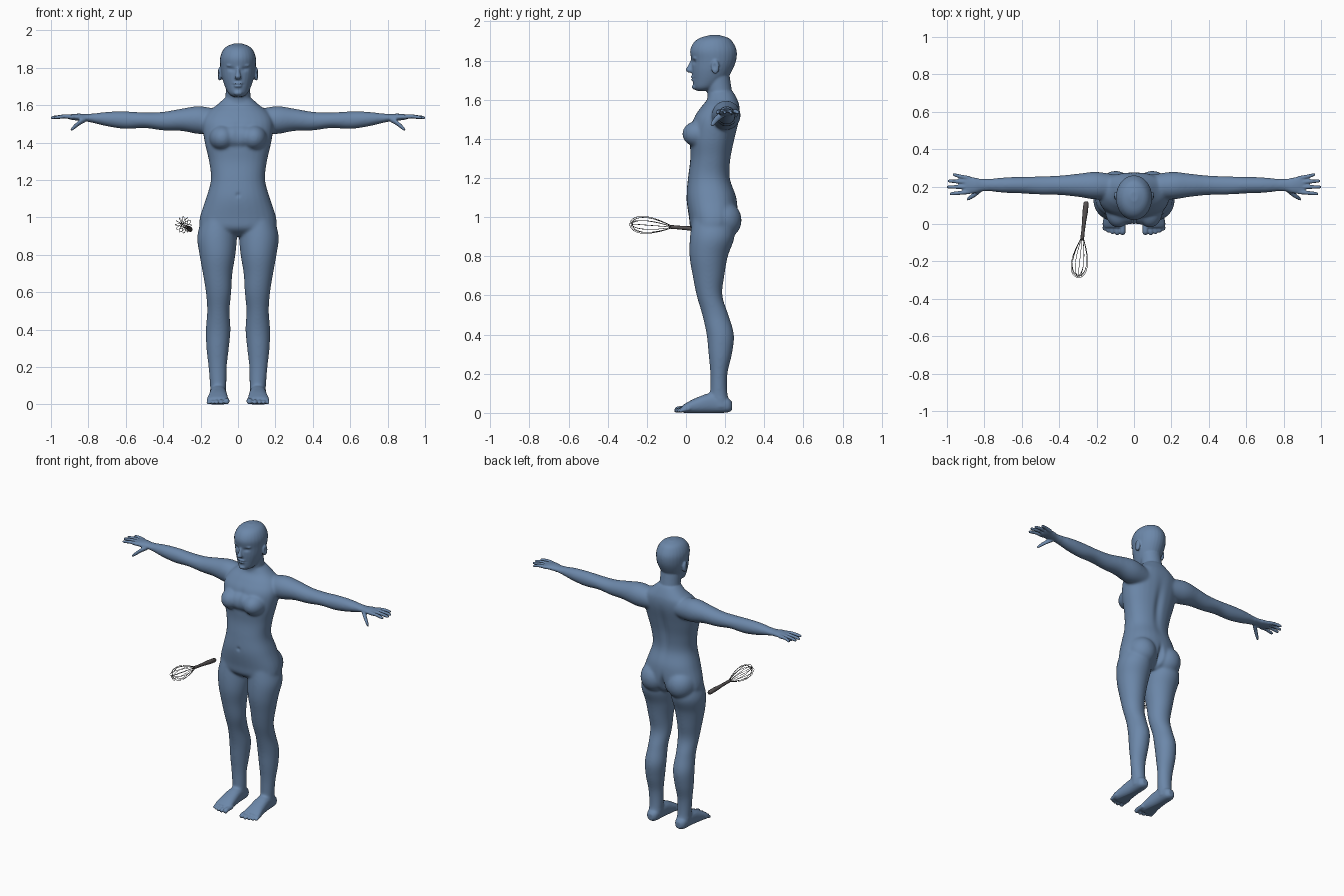
import bpy, bmesh, math
from mathutils import Vector, Matrix

cube = bpy.data.objects.get("Cube")
if cube:
    bpy.data.objects.remove(cube)


def material(name, rgb):
    mat = bpy.data.materials.new(name)
    mat.use_nodes = True
    color = (*rgb, 1)
    mat.diffuse_color = color
    mat.node_tree.nodes["Principled BSDF"].inputs["Base Color"].default_value = color
    return mat


BLUE = material("slate blue", (0.15, 0.245, 0.4))
GREY = material("handle grey", (0.09, 0.08, 0.08))
STEEL = material("dark wire", (0.06, 0.06, 0.06))
X, Y, Z = Vector((1, 0, 0)), Vector((0, 1, 0)), Vector((0, 0, 1))
bm = bmesh.new()


def spline(rows, steps=5):
    """Smooth interpolation through the given rows."""
    out = []
    for i in range(len(rows) - 1):
        p0, p1 = rows[max(i - 1, 0)], rows[i]
        p2, p3 = rows[i + 1], rows[min(i + 2, len(rows) - 1)]
        for k in range(steps):
            t = k / steps
            out.append([b + t / 2 * (c - a + t * (2 * a - 5 * b + 4 * c - d + t * (3 * (b - c) + d - a)))
                        for a, b, c, d in zip(p0, p1, p2, p3)])
    return out + [list(rows[-1])]


def loft(rows, u, v, side=1, sides=28, power=1.0):
    """Skin of oval sections; each row is x, y, z, radius along u, radius along v."""
    def bend(value):
        return math.copysign(abs(value) ** power, value)

    rings = []
    for x, y, z, ru, rv in spline(rows):
        ring = []
        for k in range(sides):
            a = math.tau * k / sides
            p = Vector((x, y, z)) + u * max(ru, .002) * bend(math.cos(a)) + v * max(rv, .002) * bend(math.sin(a))
            ring.append(bm.verts.new((p.x * side, p.y, p.z)))
        rings.append(ring)
    for low, high in zip(rings, rings[1:]):
        for k in range(sides):
            n = (k + 1) % sides
            bm.faces.new((low[k], low[n], high[n], high[k]))
    bm.faces.new(rings[0])
    bm.faces.new(rings[-1])


def ball(center, size):
    bmesh.ops.create_icosphere(bm, subdivisions=3, radius=1,
                               matrix=Matrix.Translation(center) @ Matrix.Diagonal((*size, 1)))


# Torso
loft([(0, .135, .9, .13, .06), (0, .135, .94, .2, .11), (0, .14, 1, .204, .125),
      (0, .13, 1.1, .172, .128), (0, .118, 1.2, .145, .108), (0, .126, 1.3, .155, .104),
      (0, .135, 1.4, .178, .115), (0, .155, 1.5, .19, .118), (0, .175, 1.56, .165, .1),
      (0, .185, 1.6, .115, .078), (0, .18, 1.64, .07, .062)], X, Y, power=.88)
ball((0, .07, 1.43), (.13, .075, .07))

# Neck and head
loft([(0, .185, 1.56, .08, .07), (0, .172, 1.64, .067, .064), (0, .155, 1.74, .066, .065)], X, Y)
loft([(0, .085, 1.645, .025, .03), (0, .1, 1.662, .05, .06), (0, .12, 1.7, .07, .085),
      (0, .133, 1.75, .086, .103), (0, .142, 1.8, .094, .114), (0, .14, 1.85, .096, .119),
      (0, .14, 1.89, .083, .102), (0, .144, 1.915, .06, .074), (0, .146, 1.93, .02, .025)], X, Y)

# Nose, lips and brow
loft([(0, .04, 1.81, .009, .012), (0, .026, 1.775, .011, .016), (0, .018, 1.752, .017, .02),
      (0, .026, 1.738, .014, .014)], X, Y, sides=16)
ball((0, .037, 1.716), (.026, .014, .007))
ball((0, .038, 1.703), (.022, .014, .008))
ball((0, .046, 1.665), (.024, .016, .014))

for s in (-1, 1):
    ball((.084 * s, .07, 1.425), (.07, .09, .07))     # breast
    ball((.098 * s, .185, .985), (.094, .1, .1))      # buttock
    ball((.098 * s, .15, 1.767), (.013, .021, .036))  # ear
    ball((.037 * s, .05, 1.812), (.026, .016, .007))  # brow
    ball((.036 * s, .056, 1.79), (.014, .016, .009))  # eye

    # Leg
    loft([(.105, .135, 1, .085, .1), (.112, .134, .9, .106, .114), (.11, .116, .8, .096, .098),
          (.109, .115, .7, .079, .081), (.104, .12, .6, .068, .066), (.105, .15, .5, .06, .067),
          (.106, .175, .4, .066, .07), (.109, .175, .3, .06, .06), (.109, .168, .2, .049, .044),
          (.106, .168, .1, .044, .044), (.106, .178, .03, .043, .052)], X, Y, s)

    # Foot and toes
    loft([(.106, .236, .035, .018, .02), (.106, .21, .04, .038, .038), (.106, .13, .05, .044, .052),
          (.107, .05, .036, .052, .04), (.109, 0, .024, .058, .026), (.109, -.02, .02, .05, .016)],
         X, Z, s, power=.85)
    for x, tip, r in ((.061, -.058, .015), (.09, -.06, .0115), (.115, -.055, .011),
                      (.138, -.047, .0105), (.158, -.036, .01)):
        loft([(x, .02, .022, r, r), (x, tip + .025, r + .005, r, r),
              (x, tip + .008, r, r, r), (x, tip, r, r * .5, r * .5)], X, Z, s, 14)

    # Arm and palm
    loft([(.08, .2, 1.51, .06, .06), (.2, .205, 1.52, .074, .075), (.3, .207, 1.522, .062, .06),
          (.4, .207, 1.515, .052, .05), (.5, .206, 1.52, .049, .042), (.6, .208, 1.52, .045, .047),
          (.7, .208, 1.526, .041, .039), (.8, .208, 1.532, .032, .021), (.85, .206, 1.536, .042, .019),
          (.89, .208, 1.537, .047, .015), (.91, .208, 1.537, .042, .01)], Y, Z, s)

    # Fingers
    for base, tip_x, tip_y in ((.171, .985, .162), (.197, 1, .198), (.222, .995, .23), (.245, .97, .264)):
        mid = (base + tip_y) / 2
        loft([(.88, base, 1.537, .012, .012), (.93, mid, 1.54, .011, .011),
              (tip_x - .008, tip_y, 1.534, .009, .009), (tip_x, tip_y, 1.533, .004, .004)], Y, Z, s, 14)
    # Thumb
    loft([(.815, .19, 1.525, .018, .015), (.85, .16, 1.505, .016, .015),
          (.883, .137, 1.477, .011, .012), (.895, .13, 1.468, .004, .005)], Y, Z, s, 14)

# Fuse the parts into one skin
bmesh.ops.recalc_face_normals(bm, faces=bm.faces)
mesh = bpy.data.meshes.new("body")
bm.to_mesh(mesh)
body = bpy.data.objects.new("body", mesh)
bpy.context.collection.objects.link(body)
fuse = body.modifiers.new("fuse", "REMESH")
fuse.mode = "VOXEL"
fuse.voxel_size = .0052
skin = bpy.data.meshes.new_from_object(body.evaluated_get(bpy.context.evaluated_depsgraph_get()))
body.modifiers.clear()
body.data = skin
bm.clear()
bm.from_mesh(skin)

# Blend the joins: strongly on trunk and limbs, lightly on face, hands and feet
trunk = [v for v in bm.verts if abs(v.co.x) < .78 and .08 < v.co.z < 1.64]
for i in range(16):
    bmesh.ops.smooth_vert(bm, verts=trunk, factor=.5, use_axis_x=True, use_axis_y=True, use_axis_z=True)
for i in range(2):
    bmesh.ops.smooth_vert(bm, verts=bm.verts, factor=.5, use_axis_x=True, use_axis_y=True, use_axis_z=True)

# Soft dents: centre, reach per axis, push
dents = [((.036, .03, 1.793), (.018, .04, .011), (0, .008, 0)),      # eye socket
         ((0, .03, 1.7095), (.026, .03, .004), (0, .006, 0)),        # mouth
         ((.112, .145, 1.77), (.02, .011, .018), (-.008, 0, 0)),     # ear hollow
         ((0, .25, 1.33), (.025, .06, .14), (0, -.012, 0)),          # spine
         ((0, .28, .96), (.016, .08, .06), (0, -.03, 0)),            # cleft
         ((0, 0, 1.12), (.012, .04, .012), (0, .006, 0)),            # navel
         ((0, .02, 1.45), (.02, .06, .06), (0, .008, 0))]            # breastbone
for v in bm.verts:
    p = Vector((abs(v.co.x), v.co.y, v.co.z))
    side = math.copysign(1, v.co.x)
    for center, reach, push in dents:
        d = sum(((a - b) / r) ** 2 for a, b, r in zip(p, center, reach))
        if d < 6:
            v.co += Vector((push[0] * side, push[1], push[2])) * math.exp(-d)
    v.co.z = max(v.co.z, 0)
bm.to_mesh(skin)
bm.free()
skin.materials.clear()
skin.materials.append(BLUE)
skin.polygons.foreach_set("use_smooth", [True] * len(skin.polygons))

# Whisk beside the right hip
start, end = Vector((-.255, .12, .935)), Vector((-.3, -.287, .966))
axis = end - start
turn = axis.to_track_quat("X", "Z").to_matrix().to_4x4()


def curve(name, lines, depth, mat, cyclic):
    data = bpy.data.curves.new(name, "CURVE")
    data.dimensions = "3D"
    data.bevel_depth = depth
    data.bevel_resolution = 2
    data.use_fill_caps = True
    for line in lines:
        path = data.splines.new("POLY")
        path.points.add(len(line) - 1)
        for point, (co, radius) in zip(path.points, line):
            point.co = (*co, 1)
            point.radius = radius
        path.use_cyclic_u = cyclic
        path.use_smooth = True
    data.materials.append(mat)
    obj = bpy.data.objects.new(name, data)
    obj.matrix_world = Matrix.Translation(start) @ turn
    bpy.context.collection.objects.link(obj)


grip = .19
curve("whisk_handle", [[((grip * t, 0, 0), r) for t, r in
      ((0, .7), (.04, 1.1), (.3, 1.15), (.6, .85), (.85, .75), (1, .8), (1.1, .6))]], .0125, GREY, False)

# Wire loops, widest near the tip
reach = axis.length - grip
wires = []
for i in range(6):
    a = math.pi * i / 6
    loop = []
    for k in range(36):
        t = math.tau * k / 36
        s = .5 - .5 * math.cos(t)
        r = .004 * math.cos(t / 2) + .056 * math.sin(t) * s ** .6
        loop.append(((grip + reach * s * (1 - .03 * (i % 3)), r * math.cos(a), r * math.sin(a)), 1))
    wires.append(loop)
curve("whisk_wires", wires, .0013, STEEL, True)
